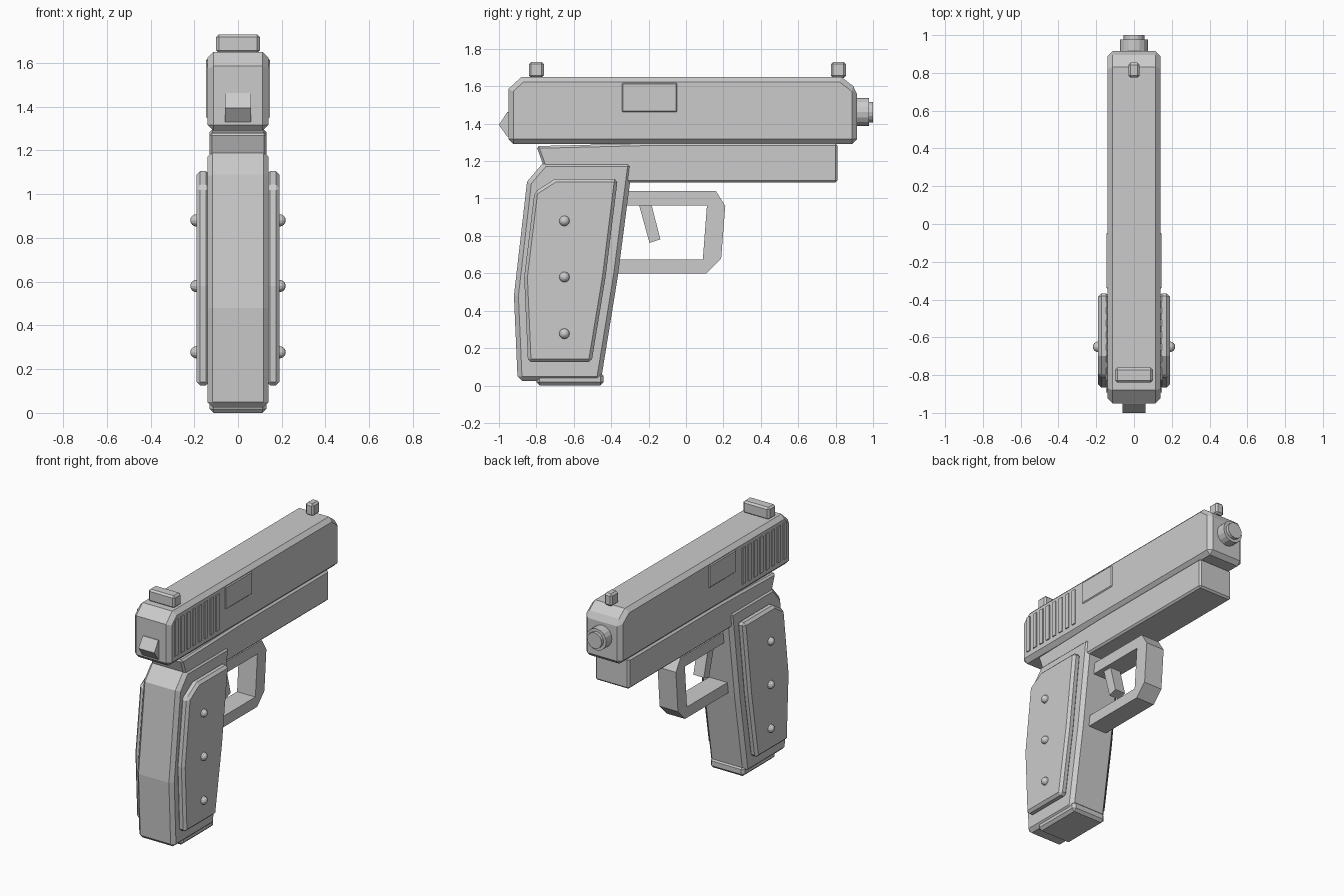
import bpy, bmesh, math

if "Cube" in bpy.data.objects:
    bpy.data.objects.remove(bpy.data.objects["Cube"])


def finish(bm, name, bevel=0.0):
    bmesh.ops.recalc_face_normals(bm, faces=bm.faces)
    mesh = bpy.data.meshes.new(name)
    bm.to_mesh(mesh)
    bm.free()
    obj = bpy.data.objects.new(name, mesh)
    bpy.context.collection.objects.link(obj)
    if bevel:
        mod = obj.modifiers.new("bevel", 'BEVEL')
        mod.width = bevel
        mod.segments = 1
        mod.limit_method = 'ANGLE'
        mod.angle_limit = math.radians(50)
    return obj


def profile(name, points, x0, x1, bevel=0.0):
    """Side outline in (y, z), extruded from x0 to x1."""
    bm = bmesh.new()
    face = bm.faces.new([bm.verts.new((x0, y, z)) for y, z in points])
    ext = bmesh.ops.extrude_face_region(bm, geom=[face])
    moved = [v for v in ext["geom"] if isinstance(v, bmesh.types.BMVert)]
    bmesh.ops.translate(bm, verts=moved, vec=(x1 - x0, 0, 0))
    return finish(bm, name, bevel)


def box(name, x, y, z, bevel=0.0):
    return profile(name, [(y[0], z[0]), (y[1], z[0]), (y[1], z[1]), (y[0], z[1])], x[0], x[1], bevel)


def cylinder_y(name, radius, y0, y1, z, bevel=0.0):
    bpy.ops.mesh.primitive_cylinder_add(vertices=16, radius=radius, depth=y1 - y0,
                                        location=(0, (y0 + y1) / 2, z),
                                        rotation=(math.pi / 2, 0, 0))
    bpy.context.object.name = name


# Slide and frame
profile("slide", [(-0.95, 1.29), (0.915, 1.29), (0.915, 1.585), (0.83, 1.65),
                  (-0.88, 1.65), (-0.95, 1.585)], -0.14, 0.14, 0.027)
profile("frame", [(-0.80, 1.28), (-0.2, 1.295), (0.81, 1.295), (0.81, 1.085),
                  (-0.73, 1.085)], -0.13, 0.13, 0.012)

# Grip and base plate
profile("grip", [(-0.90, 0.025), (-0.455, 0.025), (-0.365, 0.58), (-0.285, 1.195),
                 (-0.76, 1.195), (-0.85, 1.09), (-0.92, 0.48)], -0.14, 0.14, 0.024)
box("base_plate", (-0.13, 0.13), (-0.80, -0.44), (0.0, 0.07), 0.018)

# Trigger guard and trigger
profile("trigger_guard", [(-0.40, 1.04), (0.16, 1.04), (0.21, 0.96), (0.188, 0.68), (0.11, 0.60),
                          (-0.45, 0.60), (-0.45, 0.675), (0.09, 0.675), (0.112, 0.963),
                          (-0.40, 0.963)], -0.07, 0.07)
profile("trigger", [(-0.255, 0.98), (-0.188, 0.98), (-0.137, 0.782), (-0.195, 0.762)], -0.04, 0.04)

# Sights, hammer and muzzle
box("rear_sight", (-0.10, 0.10), (-0.84, -0.76), (1.645, 1.73), 0.012)
box("front_sight", (-0.03, 0.03), (0.775, 0.855), (1.645, 1.73), 0.012)
profile("hammer", [(-0.93, 1.33), (-0.955, 1.33), (-1.0, 1.393), (-0.955, 1.463), (-0.93, 1.463)],
        -0.06, 0.06)
cylinder_y("barrel", 0.075, 0.85, 0.978, 1.462)
cylinder_y("muzzle", 0.055, 0.90, 1.0, 1.462)

# Parts repeated on both sides
panel = [(-0.845, 0.125), (-0.505, 0.125), (-0.43, 0.58), (-0.365, 1.105),
         (-0.70, 1.105), (-0.81, 1.035), (-0.865, 0.58)]
for side, s in (("right", 1), ("left", -1)):
    profile(f"grip_panel_{side}", panel, s * 0.13, s * 0.19, 0.017)
    for i, z in enumerate((0.88, 0.58, 0.277)):
        bpy.ops.mesh.primitive_uv_sphere_add(segments=12, ring_count=8, radius=0.028,
                                             location=(s * 0.19, -0.65, z),
                                             rotation=(0, math.pi / 2, 0))
        bpy.context.object.name = f"panel_screw_{side}_{i}"
    box(f"ejection_port_{side}", (s * 0.10, s * 0.146), (-0.345, -0.045), (1.46, 1.62), 0.008)
    for i in range(8):
        y = -0.875 + i * 0.064
        box(f"slide_rib_{side}_{i}", (s * 0.12, s * 0.147), (y - 0.016, y + 0.016), (1.35, 1.60))
